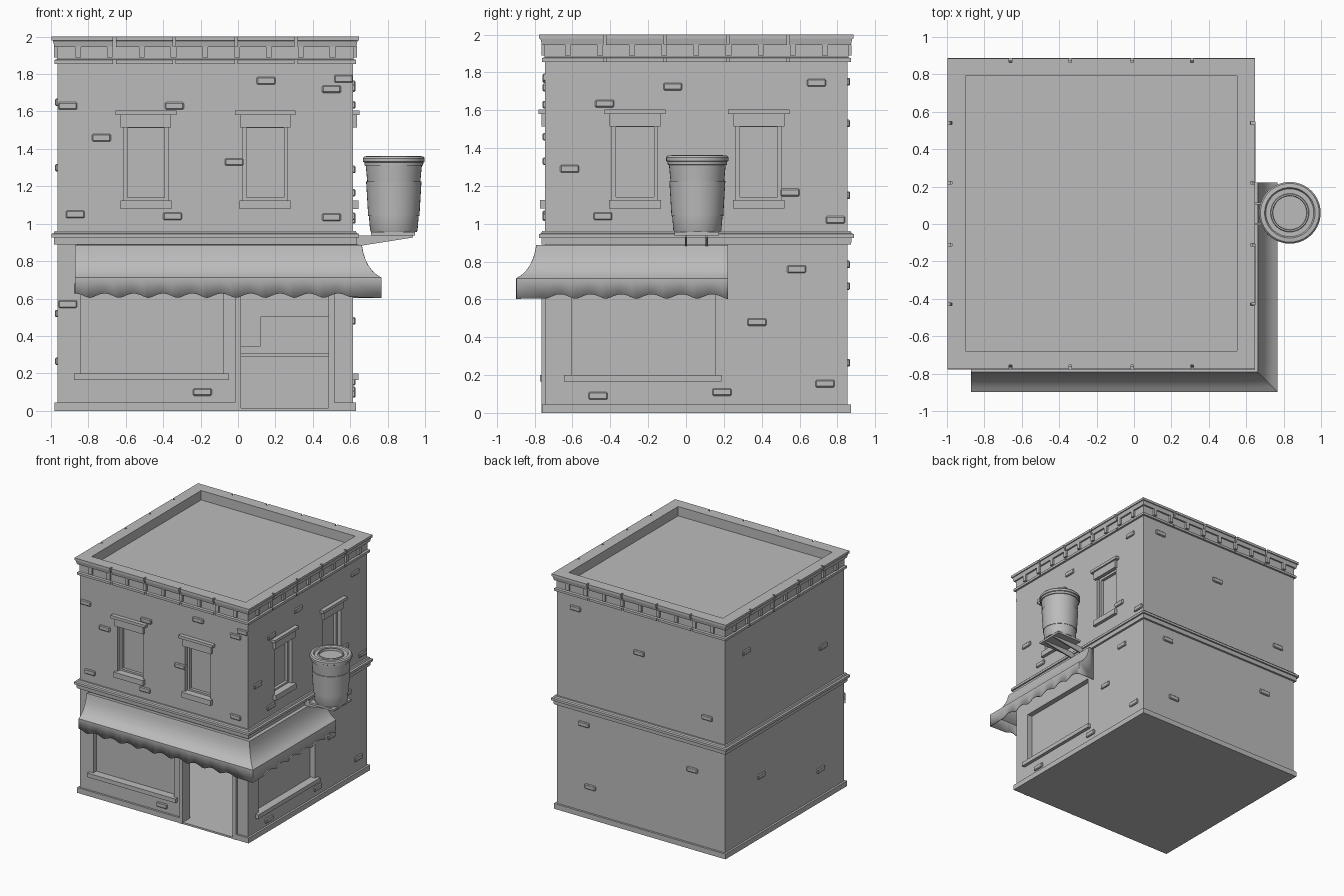
import bpy, bmesh, math
from mathutils import Matrix, Vector

cube = bpy.data.objects.get("Cube")
if cube:
    bpy.data.objects.remove(cube, do_unlink=True)

stone = bpy.data.materials.new("plain grey")
stone.use_nodes = True
GREY = (0.5, 0.5, 0.5, 1)
stone.diffuse_color = GREY
stone.node_tree.nodes["Principled BSDF"].inputs["Base Color"].default_value = GREY

CX, CY, HX, HY = -0.175, 0.055, 0.79, 0.80      # wall centre and half sizes
SIDES = ("front", "right", "back", "left")


def finish(name, bm, smooth=None):
    bmesh.ops.recalc_face_normals(bm, faces=bm.faces)
    mesh = bpy.data.meshes.new(name)
    bm.to_mesh(mesh)
    bm.free()
    mesh.materials.append(stone)
    obj = bpy.data.objects.new(name, mesh)
    bpy.context.collection.objects.link(obj)
    if smooth:
        bpy.ops.object.select_all(action='DESELECT')
        obj.select_set(True)
        bpy.context.view_layer.objects.active = obj
        bpy.ops.object.shade_smooth_by_angle(angle=math.radians(smooth))
    return obj


def add_box(bm, lo, hi):
    lo, hi = Vector(lo), Vector(hi)
    m = Matrix.Translation((lo + hi) / 2) @ Matrix.Diagonal((*(hi - lo), 1))
    bmesh.ops.create_cube(bm, size=1, matrix=m)


def on_wall(side, u0, u1, z0, z1, d0, d1):
    """Corners of a box on a wall: u along it, d outward from it."""
    if side in ("front", "back"):
        s, face = (-1, CY - HY) if side == "front" else (1, CY + HY)
        a, b = sorted((face + s * d0, face + s * d1))
        return (u0, a, z0), (u1, b, z1)
    s, face = (-1, CX - HX) if side == "left" else (1, CX + HX)
    a, b = sorted((face + s * d0, face + s * d1))
    return (a, u0, z0), (b, u1, z1)


def boxes(name, specs):
    bm = bmesh.new()
    for spec in specs:
        add_box(bm, *on_wall(*spec))
    return finish(name, bm)


def cut(obj, cutter):
    mod = obj.modifiers.new("cut", 'BOOLEAN')
    mod.object, mod.operation, mod.solver = cutter, 'DIFFERENCE', 'EXACT'
    bpy.context.view_layer.update()
    mesh = bpy.data.meshes.new_from_object(obj.evaluated_get(bpy.context.evaluated_depsgraph_get()))
    obj.modifiers.clear()
    obj.data = mesh
    bpy.data.objects.remove(cutter, do_unlink=True)


def middle(side):
    return CX if side in ("front", "back") else CY


# Walls with plinth, string course, cornice and sunken roof
profile = [(.017, 0), (.017, .045), (0, .045), (0, .89), (.018, .89), (.02, .925),
           (.033, .925), (.033, .945), (.02, .95), (.015, .962), (0, .962),
           (0, 1.855), (.017, 1.855), (.017, 1.875), (.003, 1.88), (.003, 1.945),
           (.017, 1.945), (.024, 1.978), (.031, 1.98), (.031, 2), (-.065, 2), (-.065, 1.92)]
bm = bmesh.new()
loops = [[bm.verts.new((CX + sx * (HX + o), CY + sy * (HY + o), z))
          for sx, sy in ((-1, -1), (1, -1), (1, 1), (-1, 1))] for o, z in profile]
for a, b in zip(loops, loops[1:]):
    for i in range(4):
        j = (i + 1) % 4
        bm.faces.new((a[i], a[j], b[j], b[i]))
bm.faces.new(loops[0])
bm.faces.new(loops[-1])
building = finish("building_walls", bm)

# Window and doorway layout
upper = [("front", -.492), ("front", .145), ("right", -.27), ("right", .385)]
shop = [("front", -.84, -.08), ("right", -.606, .156)]

# Cut openings, cornice seams, sashes and the shop interior
bm = bmesh.new()
add_box(bm, (-.9, -.66, .015), (.53, .78, .86))
cut(building, finish("room_cutter", bm))
openings = [(s, u - .12, u + .12, 1.11, 1.55, -.03, .1) for s, u in upper]
openings += [(s, a, b, .19, .64, -.045, .1) for s, a, b in shop]
openings.append(("front", .0, .5, .015, .64, -.2, .1))
for side in SIDES:
    for k in (-.485, -.165, .165, .485):
        u = middle(side) + k
        for z0, z1 in ((1.85, 1.877), (1.943, 2.02)):
            openings.append((side, u - .007, u + .007, z0, z1, .008, .1))
cut(building, boxes("opening_cutter", openings))
cut(building, boxes("sash_cutter",
                    [(s, u - .1, u + .1, 1.14, 1.512, -.055, .05) for s, u in upper]))

# Upper window heads and sills
trim = []
for s, u in upper:
    trim += [(s, u - .162, u + .162, 1.58, 1.604, -.01, .034),
             (s, u - .135, u + .135, 1.515, 1.58, -.01, .02),
             (s, u - .137, u + .137, 1.08, 1.125, -.03, .028)]
boxes("window_heads_and_sills", trim)

# Shop window sills and door frame
boxes("shop_sills", [(s, a - .038, b + .032, .165, .2, -.04, .028) for s, a, b in shop])
boxes("door_frame", [("front", -.015, .015, 0, .64, -.08, .02),
                     ("front", .485, .515, 0, .64, -.08, .02),
                     ("front", -.015, .515, .64, .67, -.08, .02)])

# Counter and shelves inside the shop
boxes("shop_counter", [("front", -.4, .53, .015, .29, -1.25, -1.15),
                       ("front", -.42, .53, .29, .305, -1.27, -1.13),
                       ("front", -.4, .12, .015, .345, -1.5, -1.4),
                       ("front", .12, .53, .015, .505, -1.5, -1.4)])

# Cornice dentils on every side
boxes("cornice_dentils", [(s, middle(s) + k * .17 - .015, middle(s) + k * .17 + .015,
                           1.89, 1.948, -.01, .02) for s in SIDES for k in range(-4, 5)])

# Raised bricks scattered over the walls
bricks = {
    "front": [(-.91, 1.63), (-.34, 1.63), (.15, 1.765), (.5, 1.72), (.565, 1.775), (-.73, 1.46),
              (-.02, 1.33), (-.87, 1.05), (-.35, 1.04), (.5, 1.035), (-.91, .57), (-.19, .1)],
    "right": [(-.43, 1.635), (-.07, 1.725), (.69, 1.745), (-.615, 1.29), (-.44, 1.04), (.55, 1.165),
              (.79, 1.02), (.585, .76), (.375, .48), (.735, .155), (.19, .11), (-.465, .09)],
    "back": [(.44, 1.75), (-.16, 1.53), (-.8, 1.15), (.36, .785), (-.66, .67), (.3, .265)],
    "left": [(.57, 1.65), (-.46, 1.3), (.37, .52), (-.43, .265)],
}
for side, spots in bricks.items():
    obj = boxes(side + "_raised_bricks",
                [(side, u - .05, u + .05, z - .02, z + .02, -.02, .013) for u, z in spots])
    bevel = obj.modifiers.new("bevel", 'BEVEL')
    bevel.width, bevel.segments = .006, 1

# Awning wrapping the front right corner, with a scalloped valance
curve = [(0, .885), (.045, .885), (.052, .845), (.063, .81), (.08, .775),
         (.102, .745), (.125, .725), (.15, .71)]
wall_x, wall_y, left_end, back_end = CX + HX, CY - HY, -.87, .22
N = 80
stations = []
for i in range(N + 1):
    t = i / N
    stations.append((left_end + (wall_x - left_end) * t, wall_y, 0, -1, t * 9.5))
stations[-1] = (wall_x, wall_y, 1, -1, 9.5)
for i in range(1, N + 1):
    t = i / N
    stations.append((wall_x, wall_y + (back_end - wall_y) * t, 1, 0, 9.5 + t * 6))
bm = bmesh.new()
rows = []
for x, y, ox, oy, phase in stations:
    hem = .603 + .024 * abs(math.cos(math.pi * phase)) ** 1.5
    rows.append([bm.verts.new((x + ox * d, y + oy * d, z)) for d, z in curve + [(.15, hem)]])
for a, b in zip(rows, rows[1:]):
    for j in range(len(curve)):
        bm.faces.new((a[j], b[j], b[j + 1], a[j + 1]))
for row, (x, y, ox, oy, phase) in ((rows[0], stations[0]), (rows[-1], stations[-1])):
    bm.faces.new(row + [bm.verts.new((x, y, row[-1].co.z))])
awning = finish("awning", bm, smooth=35)
solid = awning.modifiers.new("thickness", 'SOLIDIFY')
solid.thickness, solid.offset = .006, 0

# Giant cup with sleeve and lid
cup = [(0, .955), (.122, .955), (.127, .965), (.133, 1.04), (.137, 1.04), (.148, 1.225),
       (.142, 1.225), (.15, 1.31), (.157, 1.312), (.158, 1.328), (.165, 1.332), (.165, 1.35),
       (.157, 1.36), (.135, 1.362), (.128, 1.35), (.103, 1.35), (.1, 1.358), (.092, 1.358),
       (.09, 1.34), (0, 1.34)]
cup_x, cup_y = .833, .06
bm = bmesh.new()
points = [bm.verts.new((cup_x + r, cup_y, z)) for r, z in cup]
edges = [bm.edges.new(pair) for pair in zip(points, points[1:])]
bmesh.ops.spin(bm, geom=points + edges, cent=(cup_x, cup_y, 0), axis=(0, 0, 1),
               angle=math.tau, steps=40, use_duplicate=False)
bmesh.ops.remove_doubles(bm, verts=bm.verts, dist=.0005)
finish("cup", bm, smooth=30)

# Bracket plate and sloping arms holding the cup
bm = bmesh.new()
add_box(bm, (.71, -.06, .938), (.945, .175, .955))
for y in (0, .11):
    ends = [[bm.verts.new((x, y + dy, z)) for x, z in
             ((.61, .938), (.935, .938), (.935, .926), (.61, .875), )] for dy in (-.006, .006)]
    for loop in ends:
        bm.faces.new(loop)
    for i in range(4):
        j = (i + 1) % 4
        bm.faces.new((ends[0][i], ends[0][j], ends[1][j], ends[1][i]))
finish("cup_bracket", bm)
